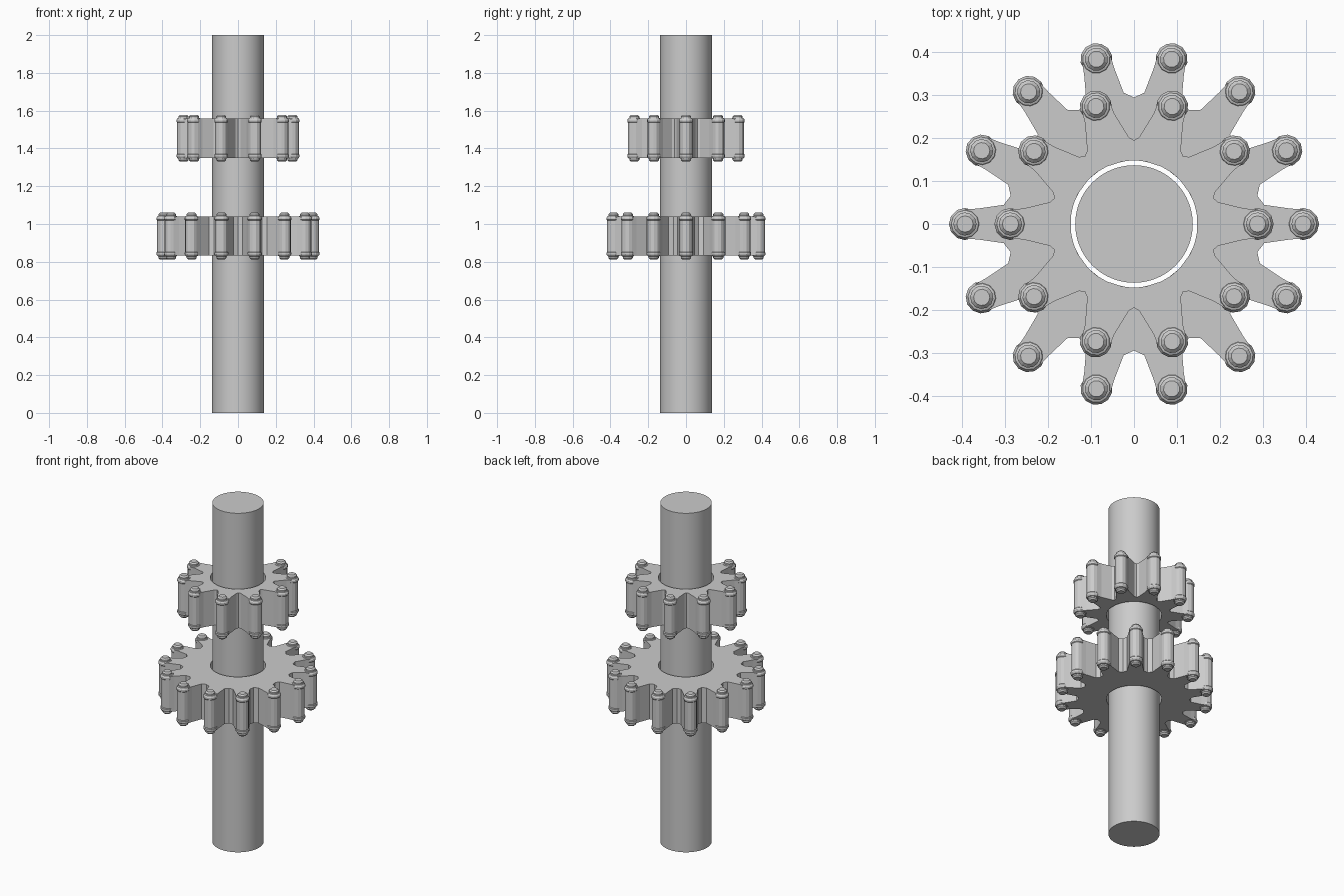
import bpy, bmesh
from math import pi, cos, sin, atan2, hypot, radians

if "Cube" in bpy.data.objects:
    bpy.data.objects.remove(bpy.data.objects["Cube"])

BORE = 0.148


def make_object(name, bm):
    bmesh.ops.recalc_face_normals(bm, faces=bm.faces)
    mesh = bpy.data.meshes.new(name)
    bm.to_mesh(mesh)
    bm.free()
    obj = bpy.data.objects.new(name, mesh)
    bpy.context.collection.objects.link(obj)
    return obj


def gear_body(name, teeth, pin_r, root_r, floor, z, half):
    """Toothed ring: one tooth and valley in polar form, repeated around the bore."""
    step = 2 * pi / teeth
    w, h = floor
    side = [(pin_r - 0.03, -0.036), (pin_r, -0.034), (pin_r, 0.034), (pin_r - 0.03, 0.036)]
    polar = [(hypot(x, y), atan2(y, x)) for x, y in side]
    rr, ra = hypot(root_r + h, w), atan2(w, root_r + h)
    polar += [(rr, step / 2 - ra), (root_r, step / 2), (rr, step / 2 + ra)]
    outline = [(r, a + i * step) for i in range(teeth) for r, a in polar]
    bm = bmesh.new()
    loops = []
    for r, a in outline:
        loops.append([bm.verts.new((q * cos(a), q * sin(a), z + s))
                      for q, s in ((r, -half), (r, half), (BORE, half), (BORE, -half))])
    n = len(loops)
    for i in range(n):
        p, q = loops[i], loops[(i + 1) % n]
        for k in range(4):
            bm.faces.new((p[k], q[k], q[(k + 1) % 4], p[(k + 1) % 4]))
    return make_object(name, bm)


def gear_pins(name, teeth, pin_r, z, sides=12):
    """Stepped, chamfered pins at the tooth tips, turned from a half profile."""
    top = [(0.034, 0.083), (0.0375, 0.087), (0.0375, 0.097), (0.032, 0.106),
           (0.027, 0.108), (0.027, 0.116), (0.019, 0.124)]
    profile = [(r, -h) for r, h in reversed(top)] + top
    bm = bmesh.new()
    for t in range(teeth):
        a0 = 2 * pi * t / teeth
        cx, cy = pin_r * cos(a0), pin_r * sin(a0)
        rings = [[bm.verts.new((cx + r * cos(a0 + 2 * pi * k / sides),
                                cy + r * sin(a0 + 2 * pi * k / sides), z + h))
                  for k in range(sides)] for r, h in profile]
        for a, b in zip(rings, rings[1:]):
            for k in range(sides):
                m = (k + 1) % sides
                bm.faces.new((a[k], a[m], b[m], b[k]))
        bm.faces.new(rings[0][::-1])
        bm.faces.new(rings[-1])
    return make_object(name, bm)


# Shaft
bpy.ops.mesh.primitive_cylinder_add(vertices=64, radius=0.137, depth=2, location=(0, 0, 1))
bpy.context.object.name = "shaft"
bpy.ops.object.shade_smooth_by_angle(angle=radians(30))

# Small upper gear and large lower gear
for label, teeth, pin_r, root_r, floor, z in (
        ("upper_gear", 10, 0.288, 0.195, (0.012, 0.007), 1.454),
        ("lower_gear", 14, 0.394, 0.295, (0.024, 0.011), 0.936)):
    gear_body(label + "_body", teeth, pin_r, root_r, floor, z, 0.104)
    gear_pins(label + "_pins", teeth, pin_r, z)
